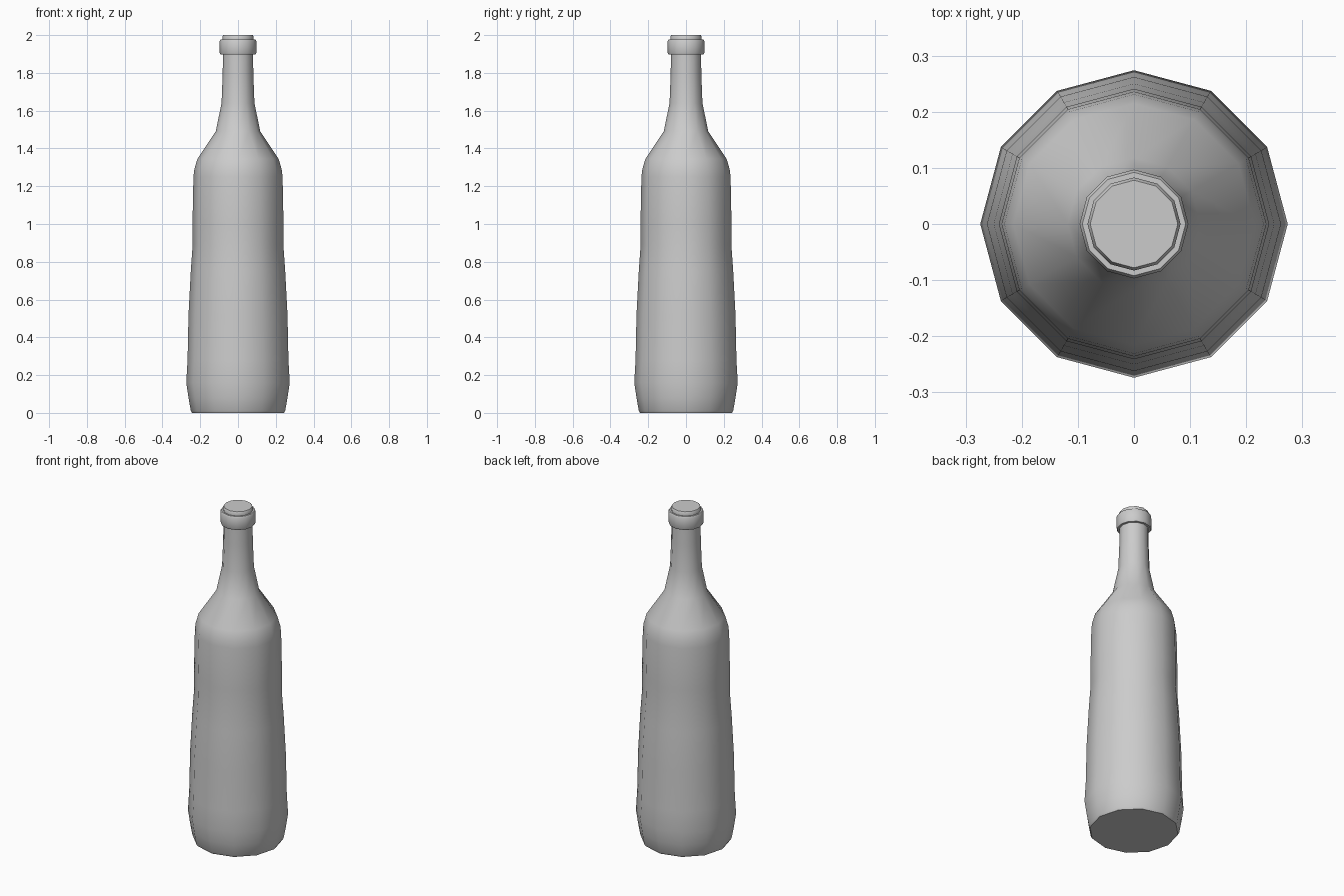
import bpy, bmesh
from math import cos, sin, tau, radians

if "Cube" in bpy.data.objects:
    bpy.data.objects.remove(bpy.data.objects["Cube"])

SIDES = 12


def lathe(name, profile):
    """Revolve (radius, z) points into a capped twelve-sided solid."""
    bm = bmesh.new()
    rings = [[bm.verts.new((r * cos(tau * i / SIDES), r * sin(tau * i / SIDES), z))
              for i in range(SIDES)] for r, z in profile]
    for low, high in zip(rings, rings[1:]):
        for i in range(SIDES):
            j = (i + 1) % SIDES
            bm.faces.new((low[i], low[j], high[j], high[i]))
    bm.faces.new(rings[0][::-1])
    bm.faces.new(rings[-1])
    mesh = bpy.data.meshes.new(name)
    bm.to_mesh(mesh)
    bm.free()
    obj = bpy.data.objects.new(name, mesh)
    bpy.context.collection.objects.link(obj)
    bpy.ops.object.select_all(action='DESELECT')
    obj.select_set(True)
    bpy.context.view_layer.objects.active = obj
    bpy.ops.object.shade_smooth_by_angle(angle=radians(50))
    return obj


# Body, shoulder, neck, raised collar and flat mouth in one profile
lathe("bottle", [
    (0.243, 0.0), (0.25, 0.012), (0.262, 0.08), (0.274, 0.16), (0.267, 0.28),
    (0.262, 0.52), (0.25, 0.75), (0.24, 0.89), (0.241, 1.0), (0.236, 1.25),
    (0.231, 1.29), (0.215, 1.345), (0.118, 1.49), (0.087, 1.64),
    (0.081, 1.80), (0.08, 1.897),
    (0.093, 1.897), (0.097, 1.905), (0.097, 1.968), (0.092, 1.977),
    (0.083, 1.977), (0.083, 1.99), (0.078, 2.0),
])
